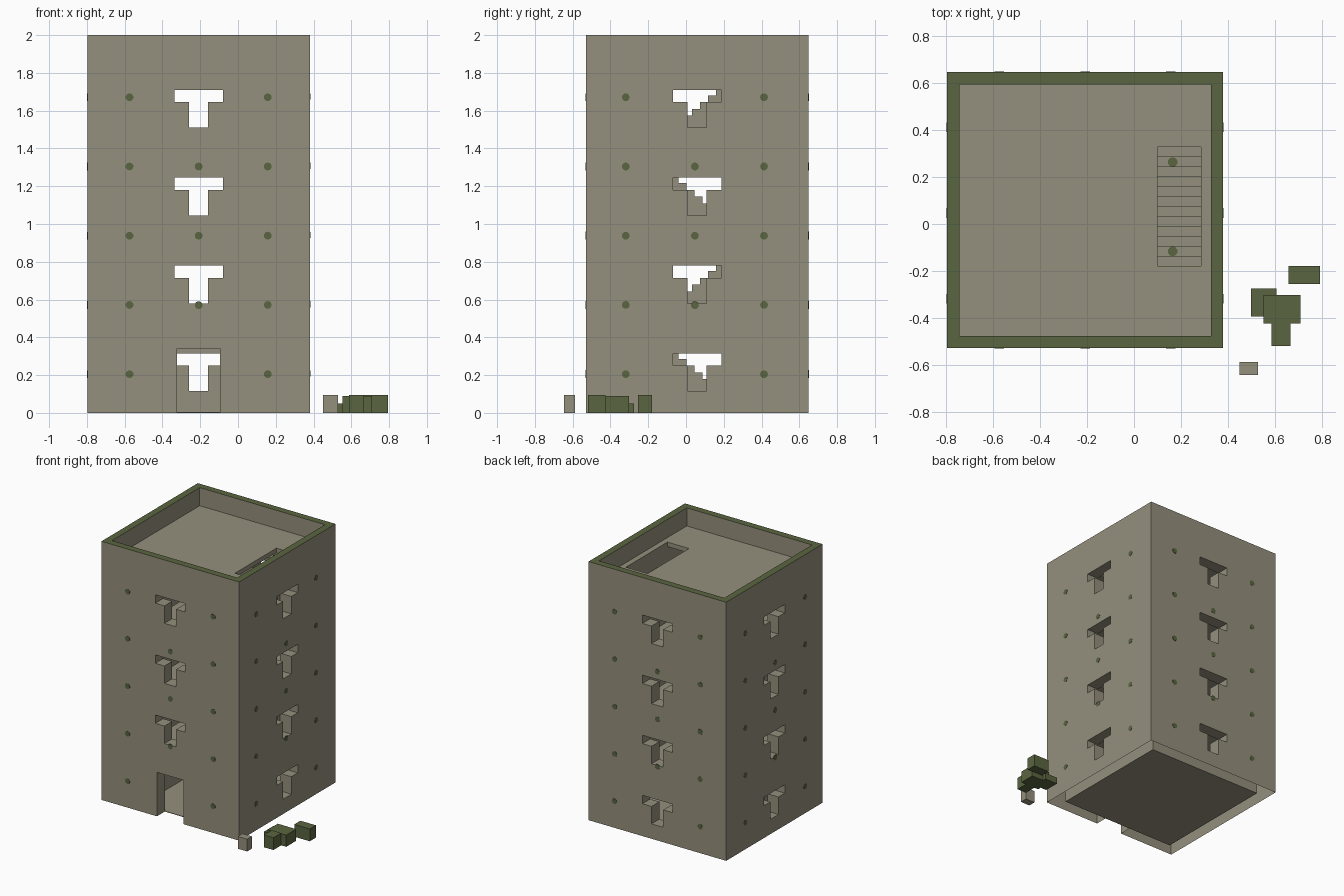
import bpy, bmesh

if "Cube" in bpy.data.objects:
    bpy.data.objects.remove(bpy.data.objects["Cube"])


def material(name, rgb):
    m = bpy.data.materials.new(name)
    m.use_nodes = True
    m.diffuse_color = (*rgb, 1)
    m.node_tree.nodes["Principled BSDF"].inputs["Base Color"].default_value = (*rgb, 1)
    return m


STONE = material("weathered_stone", (0.30, 0.28, 0.205))
MOSS = material("moss_green", (0.102, 0.130, 0.051))

# Main dimensions
CX, CY = -0.2085, 0.059          # tower centre
HALF = 0.589                     # outer half width
ROOM = 0.4935                    # half width of the rooms
RIM = 0.536                      # half width inside the parapet
STOREY, LEVELS = 0.465, 4
ROOF = STOREY * LEVELS
SLAB = 0.035
STEPS, RUN = 13, 0.0423


def prism(name, profile, axis, start, end, mats=(STONE,)):
    """Extrude a 2D profile along an axis; the profile uses the other two axes in order."""
    bm = bmesh.new()

    def place(p, d):
        co = list(p)
        co.insert("xyz".index(axis), d)
        return bm.verts.new(co)

    face = bm.faces.new([place(p, start) for p in profile])
    ext = bmesh.ops.extrude_face_region(bm, geom=[face])
    move = [0, 0, 0]
    move["xyz".index(axis)] = end - start
    bmesh.ops.translate(bm, vec=move, verts=[v for v in ext["geom"] if isinstance(v, bmesh.types.BMVert)])
    bmesh.ops.recalc_face_normals(bm, faces=bm.faces)
    me = bpy.data.meshes.new(name)
    bm.to_mesh(me)
    bm.free()
    for m in mats:
        me.materials.append(m)
    ob = bpy.data.objects.new(name, me)
    bpy.context.scene.collection.objects.link(ob)
    return ob


def box(name, x0, x1, y0, y1, z0, z1, mats=(STONE,)):
    return prism(name, [(x0, y0), (x1, y0), (x1, y1), (x0, y1)], "z", z0, z1, mats)


def square(name, half, z0, z1, mats=(STONE,)):
    return box(name, CX - half, CX + half, CY - half, CY + half, z0, z1, mats)


def cut(target, cutter):
    mod = target.modifiers.new("cut", "BOOLEAN")
    mod.operation, mod.solver, mod.object = "DIFFERENCE", "EXACT", cutter
    bpy.context.view_layer.objects.active = target
    bpy.ops.object.modifier_apply(modifier=mod.name)
    bpy.data.objects.remove(cutter)


def stairwell(z0, z1, s):
    """Opening above a flight; s picks the side of the tower."""
    xs = sorted((CX + s * 0.3085, CX + s * ROOM))
    ys = sorted((CY - s * 0.239, CY - s * 0.239 + s * STEPS * RUN))
    return box("stairwell_cutter", *xs, *ys, z0, z1)


def window_profile(centre, floor):
    sill, arm, top = floor + 0.115, floor + 0.25, floor + 0.315
    half = [(0.05, sill), (0.05, arm), (0.128, arm), (0.128, top)]
    return [(centre + a, z) for a, z in half] + [(centre - a, z) for a, z in reversed(half)]


# Tower shell: hollow body, sunken roof, stair opening
tower = square("tower_walls", HALF, 0, 2, (STONE, MOSS))
cut(tower, square("room_cutter", ROOM, -0.1, ROOF - SLAB))
cut(tower, square("parapet_cutter", RIM, ROOF, 2.1))
cut(tower, stairwell(ROOF - 0.1, ROOF + 0.05, 1))

# T-shaped windows on every storey, and the front door
for i in range(LEVELS):
    floor = i * STOREY
    front = CY if i == 0 else CY - 1
    cut(tower, prism("window_cutter", window_profile(CX, floor), "y", front, CY + 1))
    cut(tower, prism("window_cutter", window_profile(CY, floor), "x", CX - 1, CX + 1))
cut(tower, box("door_cutter", CX - 0.114, CX + 0.114, CY - 1, CY, -0.1, 0.34))

# Moss on the parapet top; the wall cavity is open underneath
bm = bmesh.new()
bm.from_mesh(tower.data)
for f in bm.faces:
    f.material_index = int(f.normal.z > 0.9 and f.calc_center_median().z > 1.99)
under = [f for f in bm.faces if f.normal.z < -0.9 and f.calc_center_median().z < 0.001]
bmesh.ops.delete(bm, geom=under, context="FACES")
bm.to_mesh(tower.data)
bm.free()

# Floors, and stair flights that change side on each storey
square("ground_floor", ROOM, 0, 0.004)
for i in range(LEVELS):
    floor, s = i * STOREY, (1 if i % 2 else -1)
    if i < LEVELS - 1:
        slab = square("upper_floor", ROOM, floor + STOREY - SLAB, floor + STOREY)
        cut(slab, stairwell(floor + STOREY - 0.1, floor + STOREY + 0.1, s))
    y0 = CY - s * 0.239
    profile = [(y0, floor)]
    for k in range(STEPS):
        z = floor + (k + 1) * STOREY / STEPS
        profile += [(y0 + s * k * RUN, z), (y0 + s * (k + 1) * RUN, z)]
    profile.append((y0 + s * STEPS * RUN, floor))
    prism("stair_flight", profile, "x", CX + s * 0.3085, CX + s * ROOM)


# Round moss patches on the walls and on the top flight
def patch(x, y, z, axis):
    turn = {"x": (0, 1.5708, 0), "y": (1.5708, 0, 0), "z": (0, 0, 0)}[axis]
    bpy.ops.mesh.primitive_cylinder_add(vertices=10, radius=0.021, depth=0.004,
                                        location=(x, y, z), rotation=turn)
    bpy.context.object.name = "moss_patch"
    bpy.context.object.data.materials.append(MOSS)


for row in range(5):
    z = 0.205 + row * 0.3665
    for col in (-1, 0, 1):
        if col == 0 and row in (0, 4):
            continue
        if col == 0 and row == 1:
            z_mid = 0.57
        else:
            z_mid = z
        across = col * 0.366
        for side in (-1, 1):
            patch(CX + across, CY + side * HALF, z_mid, "y")
            patch(CX + side * HALF, CY - 0.012 + across, z_mid, "x")
for k in (1, 10):
    patch(0.165, CY - 0.239 + (k + 0.5) * RUN,
          ROOF - STOREY + (k + 1) * STOREY / STEPS, "z")

# Loose blocks beside the tower
box("low_mossy_block", 0.50, 0.607, -0.395, -0.275, 0, 0.05, (MOSS,))
box("wide_mossy_block", 0.552, 0.71, -0.425, -0.303, 0, 0.09, (MOSS,))
box("front_mossy_block", 0.587, 0.667, -0.52, -0.425, 0, 0.095, (MOSS,))
box("rear_mossy_block", 0.66, 0.793, -0.255, -0.18, 0, 0.095, (MOSS,))
box("stone_block", 0.45, 0.53, -0.645, -0.588, 0, 0.095)
